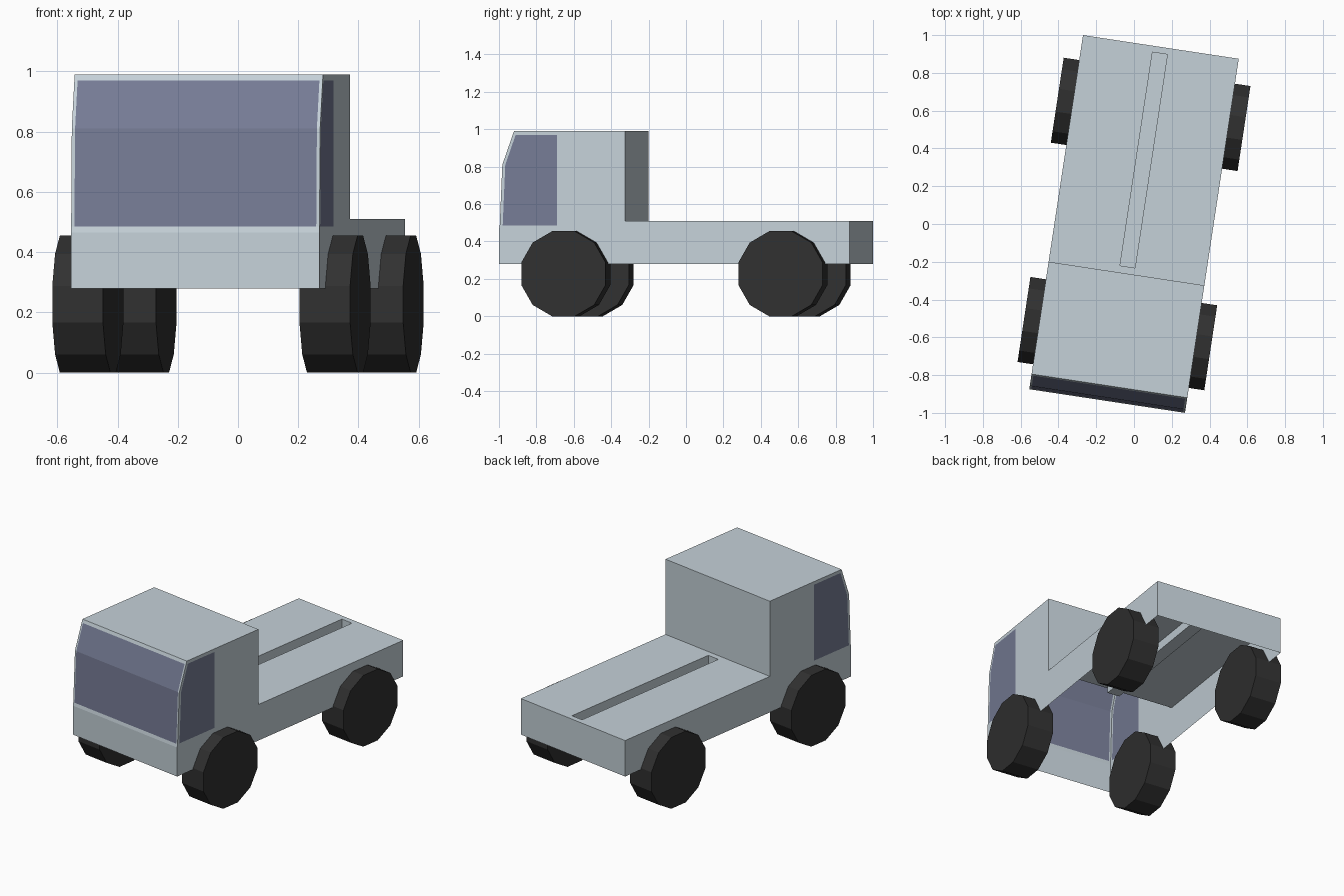
import bpy, bmesh
from math import radians
from mathutils import Matrix, Vector

cube = bpy.data.objects.get("Cube")
if cube:
    bpy.data.objects.remove(cube, do_unlink=True)


def material(name, rgb):
    m = bpy.data.materials.new(name)
    m.use_nodes = True
    m.diffuse_color = (*rgb, 1)
    m.node_tree.nodes["Principled BSDF"].inputs["Base Color"].default_value = (*rgb, 1)
    return m


paint = material("pale_blue_grey_paint", (0.56, 0.64, 0.69))
glass = material("dark_blue_glass", (0.18, 0.20, 0.30))
rubber = material("black_rubber", (0.03, 0.03, 0.03))

# The whole truck stands turned slightly clockwise
TURN = Matrix.Rotation(radians(-8.63), 4, 'Z')


def finish(bm, name, mats):
    bm.transform(TURN)
    me = bpy.data.meshes.new(name)
    bm.to_mesh(me)
    bm.free()
    for m in mats:
        me.materials.append(m)
    ob = bpy.data.objects.new(name, me)
    bpy.context.collection.objects.link(ob)
    return ob


def cut(bm, test, point, normal):
    """Slice the faces that pass the test along a plane."""
    faces = [f for f in bm.faces if test(f)]
    edges = {e for f in faces for e in f.edges}
    verts = {v for f in faces for v in f.verts}
    bmesh.ops.bisect_plane(bm, geom=[*faces, *edges, *verts], dist=1e-5,
                           plane_co=point, plane_no=normal)


# Body dimensions
HALF, TAIL, CAB_BACK = 0.417, 0.948, -0.2655
BASE, DECK, ROOF = 0.28, 0.51, 0.99
SILL, BEND, HEAD, WINDOW_BACK = 0.485, 0.81, 0.97, -0.635
front = [(-0.948, BASE), (-0.948, 0.465), (-0.944, SILL), (-0.93, BEND), (-0.867, ROOF)]
outline = front + [(CAB_BACK, ROOF), (CAB_BACK, DECK), (TAIL, DECK), (TAIL, BASE)]

# Body shell, open underneath
bm = bmesh.new()
sides = []
for x in (-HALF, HALF):
    row = [bm.verts.new((x, y, z)) for y, z in outline]
    foot = bm.verts.new((x, CAB_BACK, BASE))
    bm.faces.new(row[:7] + [foot])
    bm.faces.new([foot] + row[6:])
    sides.append(row)
for i in range(len(outline) - 1):
    a, b = sides
    bm.faces.new((a[i], a[i + 1], b[i + 1], b[i]))
bmesh.ops.recalc_face_normals(bm, faces=bm.faces)
roof = max(bm.faces, key=lambda f: f.calc_center_median().z)
if roof.normal.z < 0:
    bmesh.ops.reverse_faces(bm, faces=bm.faces)
bm.normal_update()


def is_cab_side(f):
    return abs(f.normal.x) > 0.9 and f.calc_center_median().y < CAB_BACK


def is_front(f):
    return f.normal.y < -0.5


# Side windows: outline planes parallel to the front edges, then glass inside them
window_planes = [(Vector((0, 0, SILL)), Vector((0, 0, 1))),
                 (Vector((0, 0, HEAD)), Vector((0, 0, -1))),
                 (Vector((0, WINDOW_BACK, 0)), Vector((0, -1, 0)))]
for (y0, z0), (y1, z1) in zip(front[2:4], front[3:5]):
    window_planes.append((Vector((0, y0 + 0.016, z0)), Vector((0, z1 - z0, y0 - y1))))
for point, normal in window_planes:
    cut(bm, is_cab_side, point, normal)

# Windscreen: narrow painted pillars at the sides and a strip under the roof
PILLAR = HALF - 0.011
for x in (-PILLAR, PILLAR):
    cut(bm, is_front, (x, 0, 0), (1, 0, 0))
cut(bm, is_front, (0, 0, HEAD), (0, 0, 1))

for f in bm.faces:
    c = f.calc_center_median()
    if is_cab_side(f) and all((c - p).dot(n) > 0 for p, n in window_planes):
        f.material_index = 1
    elif is_front(f) and SILL < c.z < HEAD and abs(c.x) < PILLAR:
        f.material_index = 1


# Long recessed slot along the deck
def is_deck(f):
    return f.normal.z > 0.9 and f.calc_center_median().z < ROOF - 0.1


SLOT, SLOT_FRONT, SLOT_BACK, SLOT_DEPTH = 0.04, -0.229, 0.914, 0.055
for x in (-SLOT, SLOT):
    cut(bm, is_deck, (x, 0, 0), (1, 0, 0))


def is_deck_middle(f):
    return is_deck(f) and abs(f.calc_center_median().x) < SLOT


for y in (SLOT_FRONT, SLOT_BACK):
    cut(bm, is_deck_middle, (0, y, 0), (0, 1, 0))
slot = [f for f in bm.faces if is_deck_middle(f)
        and SLOT_FRONT < f.calc_center_median().y < SLOT_BACK]
floor = bmesh.ops.extrude_discrete_faces(bm, faces=slot)["faces"]
bmesh.ops.translate(bm, verts=[v for f in floor for v in f.verts], vec=(0, 0, -SLOT_DEPTH))
bmesh.ops.remove_doubles(bm, verts=bm.verts, dist=1e-5)
finish(bm, "truck_body", [paint, glass])

# Four twelve-sided wheels, resting on a flat side
RADIUS, WIDTH, AXLE = 0.2355, 0.17, 0.587
for end, y in (("front", -AXLE), ("rear", AXLE)):
    for side, sx in (("left", 1), ("right", -1)):
        bm = bmesh.new()
        place = (Matrix.Translation((sx * (0.5 - WIDTH / 2), y, 0.2275))
                 @ Matrix.Rotation(radians(90), 4, 'Y')
                 @ Matrix.Rotation(radians(15), 4, 'Z'))
        bmesh.ops.create_cone(bm, cap_ends=True, segments=12, radius1=RADIUS,
                              radius2=RADIUS, depth=WIDTH, matrix=place)
        finish(bm, f"{end}_{side}_wheel", [rubber])
